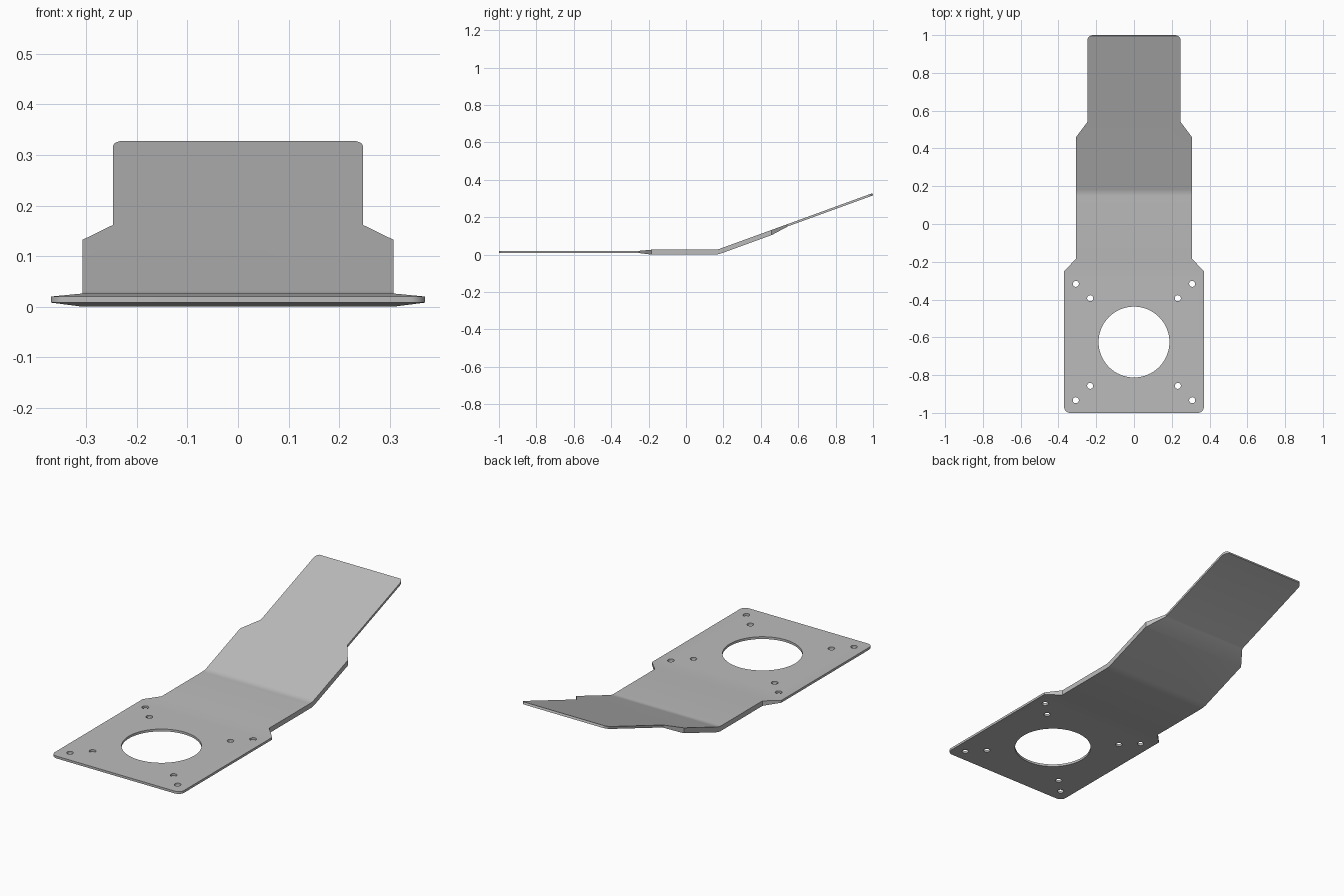
import bpy, bmesh, math
from mathutils import Vector

cube = bpy.data.objects.get("Cube")
if cube:
    bpy.data.objects.remove(cube, do_unlink=True)

steel = bpy.data.materials.new("grey_steel")
GREY = (0.5, 0.5, 0.5, 1)
steel.diffuse_color = GREY
steel.use_nodes = True
steel.node_tree.nodes["Principled BSDF"].inputs["Base Color"].default_value = GREY


def prism(bm, loop, offset):
    """Close a loop of points into a solid extruded along offset."""
    face = bm.faces.new([bm.verts.new(p) for p in loop])
    ext = bmesh.ops.extrude_face_region(bm, geom=[face])
    moved = [g for g in ext["geom"] if isinstance(g, bmesh.types.BMVert)]
    bmesh.ops.translate(bm, verts=moved, vec=offset)


def make_object(name, bm):
    bmesh.ops.recalc_face_normals(bm, faces=bm.faces)
    mesh = bpy.data.meshes.new(name)
    bm.to_mesh(mesh)
    bm.free()
    mesh.materials.append(steel)
    ob = bpy.data.objects.new(name, mesh)
    bpy.context.collection.objects.link(ob)
    return ob


def arc(cx, cy, r, a0, a1, n):
    return [(cx + r * math.cos(math.radians(a0 + (a1 - a0) * i / n)),
             cy + r * math.sin(math.radians(a0 + (a1 - a0) * i / n))) for i in range(n + 1)]


# Side profile (y, z): thin plate, stepped up thickness, bend, tapered tongue
THICK, THIN, BEND_Y, BEND_R, SLOPE = 0.026, 0.012, 0.15, 0.095, 20
c, s = math.cos(math.radians(SLOPE)), math.sin(math.radians(SLOPE))
bend_z = THICK + BEND_R
top_bend = arc(BEND_Y, bend_z, BEND_R, -90, -90 + SLOPE, 8)
low_bend = arc(BEND_Y, bend_z, bend_z, -90, -90 + SLOPE, 8)


def on_slope(y, depth):
    """Point at a given y, at a depth square to the sloping top face."""
    y0, z0 = top_bend[-1]
    run = (y - y0 - depth * s) / c
    return (y, z0 + run * s - depth * c)


top = [(-1, 0.02), (-0.25, 0.02), (-0.185, THICK)] + top_bend + [on_slope(1 - THIN * s, 0)]
low = [(-1, 0.008), (-0.25, 0.008), (-0.185, 0)] + low_bend + [
    on_slope(0.46, THICK), on_slope(0.545, THIN), on_slope(1, THIN)]
bm = bmesh.new()
prism(bm, [(-0.5, y, z) for y, z in top + low[::-1]], (1, 0, 0))
bracket = make_object("bent_bracket", bm)

# Plan outline: right half, mirrored to the left
half = arc(0.338, -0.968, 0.032, -90, 0, 8) + [
    (0.37, -0.25), (0.308, -0.185), (0.308, 0.458), (0.247, 0.54)
] + arc(0.217, 0.97, 0.03, 0, 90, 8)
outline = half + [(-x, y) for x, y in half[::-1]]
bm = bmesh.new()
prism(bm, [(x, y, -0.2) for x, y in outline], (0, 0, 0.8))
outline_cutter = make_object("outline_cutter", bm)

# Round opening and eight bolt holes
HOLE_Y = -0.625
holes = [(0, 0, 0.1875, 64)]
for d in (0.308, 0.232):
    holes += [(sx * d, sy * d, 0.016, 24) for sx in (-1, 1) for sy in (-1, 1)]
bm = bmesh.new()
for x, y, r, n in holes:
    prism(bm, [(px, py, -0.2) for px, py in arc(x, HOLE_Y + y, r, 0, 360, n)[:-1]], (0, 0, 0.8))
hole_cutter = make_object("hole_cutter", bm)

# Cut the bent sheet to shape, then drop the cutters
for cutter, mode in ((outline_cutter, "INTERSECT"), (hole_cutter, "DIFFERENCE")):
    cutter.hide_render = True
    mod = bracket.modifiers.new(cutter.name, "BOOLEAN")
    mod.operation, mod.solver, mod.object = mode, "EXACT", cutter
bpy.context.view_layer.update()
bracket_eval = bracket.evaluated_get(bpy.context.evaluated_depsgraph_get())
finished = bpy.data.meshes.new_from_object(bracket_eval)
bracket.modifiers.clear()
bracket.data = finished
for cutter in (outline_cutter, hole_cutter):
    bpy.data.objects.remove(cutter, do_unlink=True)

# Smooth bend and rounded corners, sharp sheet edges
bpy.ops.object.select_all(action="DESELECT")
bracket.select_set(True)
bpy.context.view_layer.objects.active = bracket
bpy.ops.object.shade_smooth_by_angle(angle=math.radians(20))
